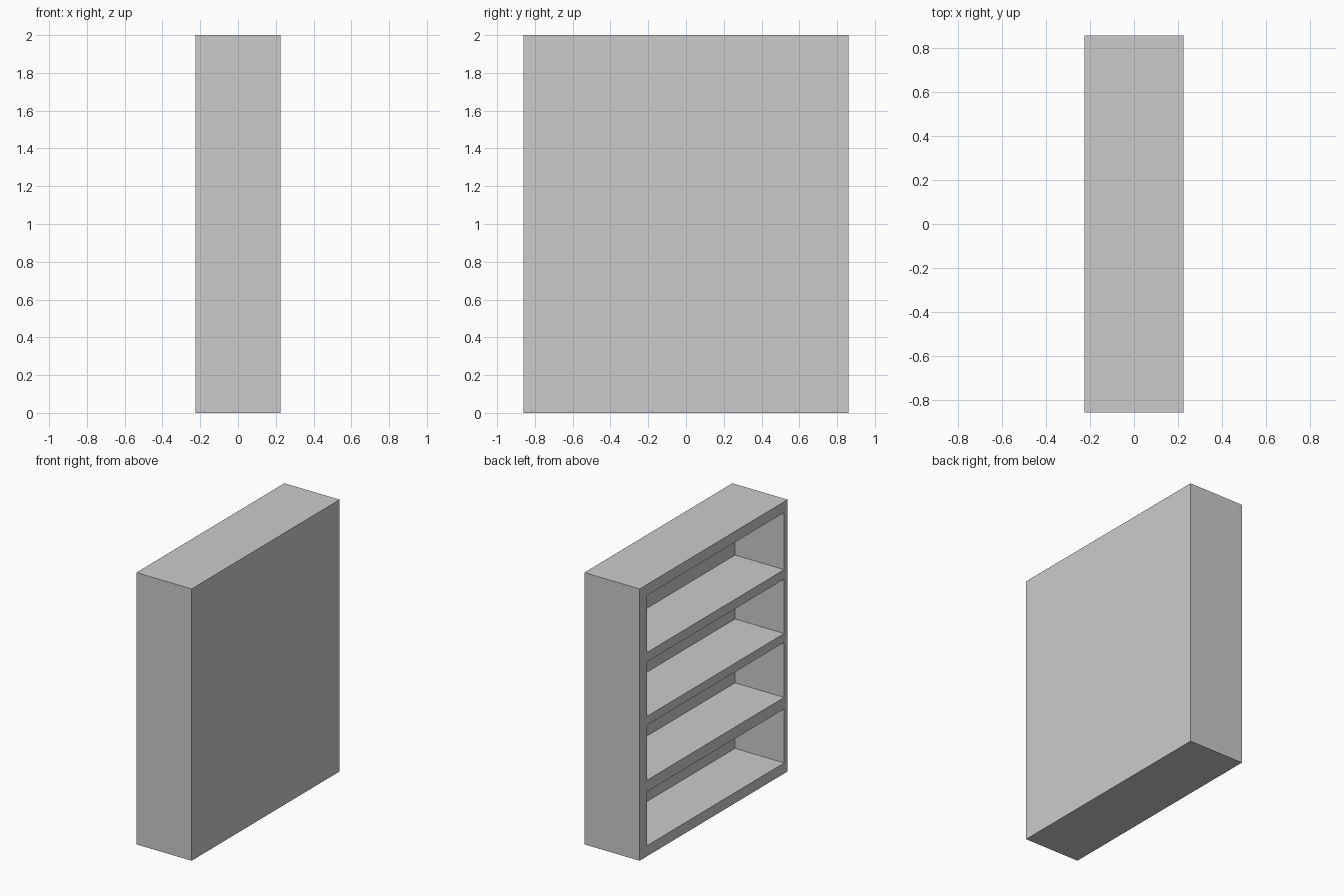
import bpy, bmesh
from mathutils import Vector

if "Cube" in bpy.data.objects:
    bpy.data.objects.remove(bpy.data.objects["Cube"])

DEPTH, WIDTH, HEIGHT = 0.45, 1.72, 2.0
NICHE_DEPTH = 0.40
Y0, Y1 = -0.82, 0.773                       # inner faces of the two side walls
NICHES = [(0.078, 0.475), (0.56, 0.965), (1.03, 1.43), (1.50, 1.92)]

# Solid cabinet block
bm = bmesh.new()
bmesh.ops.create_cube(bm, size=1)
bmesh.ops.scale(bm, vec=(DEPTH, WIDTH, HEIGHT), verts=bm.verts)
bmesh.ops.translate(bm, vec=(0, 0, HEIGHT / 2), verts=bm.verts)


def cut(co, no):
    bmesh.ops.bisect_plane(bm, geom=bm.verts[:] + bm.edges[:] + bm.faces[:],
                           plane_co=co, plane_no=no)


# Score the lines of the side walls and shelves
for y in (Y0, Y1):
    cut((0, y, 0), (0, 1, 0))
for lo, hi in NICHES:
    cut((0, 0, lo), (0, 0, 1))
    cut((0, 0, hi), (0, 0, 1))
bm.normal_update()


def is_niche(face):
    c = face.calc_center_median()
    return (face.normal.x < -0.9 and Y0 < c.y < Y1
            and any(lo < c.z < hi for lo, hi in NICHES))


# Push the shelf openings in from the open side (-x)
openings = [f for f in bm.faces if is_niche(f)]
pushed = bmesh.ops.extrude_discrete_faces(bm, faces=openings)["faces"]
verts = list({v for f in pushed for v in f.verts})
bmesh.ops.translate(bm, vec=Vector((NICHE_DEPTH, 0, 0)), verts=verts)
bmesh.ops.recalc_face_normals(bm, faces=bm.faces)

mesh = bpy.data.meshes.new("bookcase")
bm.to_mesh(mesh)
bm.free()
bpy.context.collection.objects.link(bpy.data.objects.new("bookcase", mesh))
